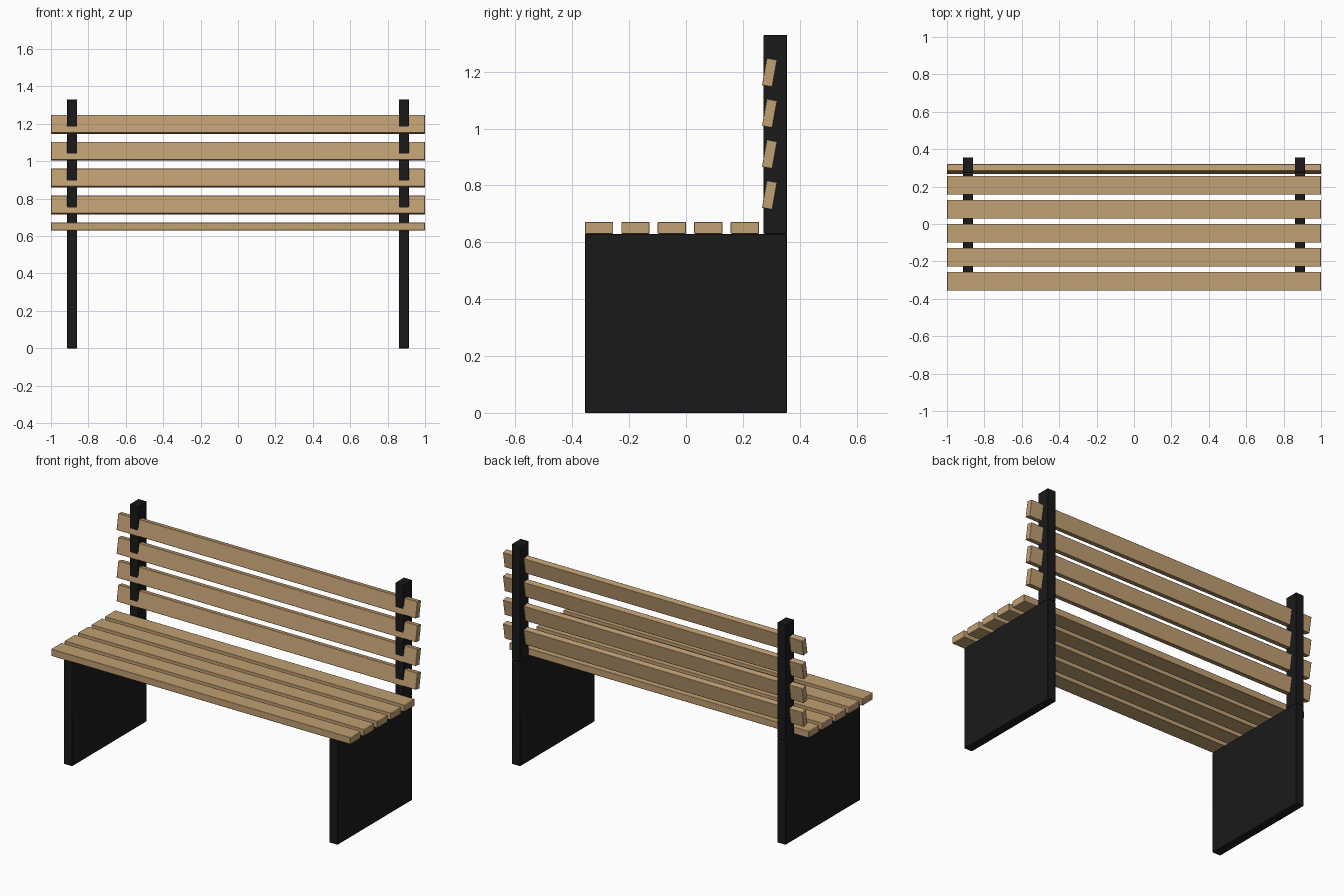
import bpy
from math import radians

if "Cube" in bpy.data.objects:
    bpy.data.objects.remove(bpy.data.objects["Cube"])


def material(name, color):
    m = bpy.data.materials.new(name)
    m.diffuse_color = color
    m.use_nodes = True
    m.node_tree.nodes["Principled BSDF"].inputs["Base Color"].default_value = m.diffuse_color
    return m


wood = material("wood", (0.53, 0.35, 0.17, 1))
metal = material("dark_metal", (0.01, 0.01, 0.01, 1))


def box(name, center, size, mat, tilt=0.0, bevel=0.003):
    bpy.ops.mesh.primitive_cube_add(size=1, location=center)
    ob = bpy.context.object
    ob.name = name
    ob.scale = size
    bpy.ops.object.transform_apply(location=False, rotation=False, scale=True)
    ob.rotation_euler.x = radians(tilt)
    ob.data.materials.append(mat)
    mod = ob.modifiers.new("soft_edges", 'BEVEL')
    mod.width = bevel
    mod.segments = 2
    bpy.ops.object.shade_smooth_by_angle(angle=radians(30))
    return ob


# Side panels and backrest posts
for side, sx in (("left", -1), ("right", 1)):
    x = sx * 0.887
    box(f"{side}_leg_panel", (x, 0, 0.315), (0.055, 0.712, 0.63), metal)
    box(f"{side}_back_post", (x, 0.3145, 0.98), (0.055, 0.083, 0.70), metal)

# Seat slats, front to back
for i in range(5):
    box(f"seat_slat_{i + 1}", (0, -0.306 + i * 0.1283, 0.651),
        (2.0, 0.1, 0.042), wood)

# Tilted backrest slats, bottom to top, let into the posts
for i in range(4):
    box(f"back_slat_{i + 1}", (0, 0.294, 0.766 + i * 0.1437),
        (2.0, 0.037, 0.097), wood, tilt=-10)
